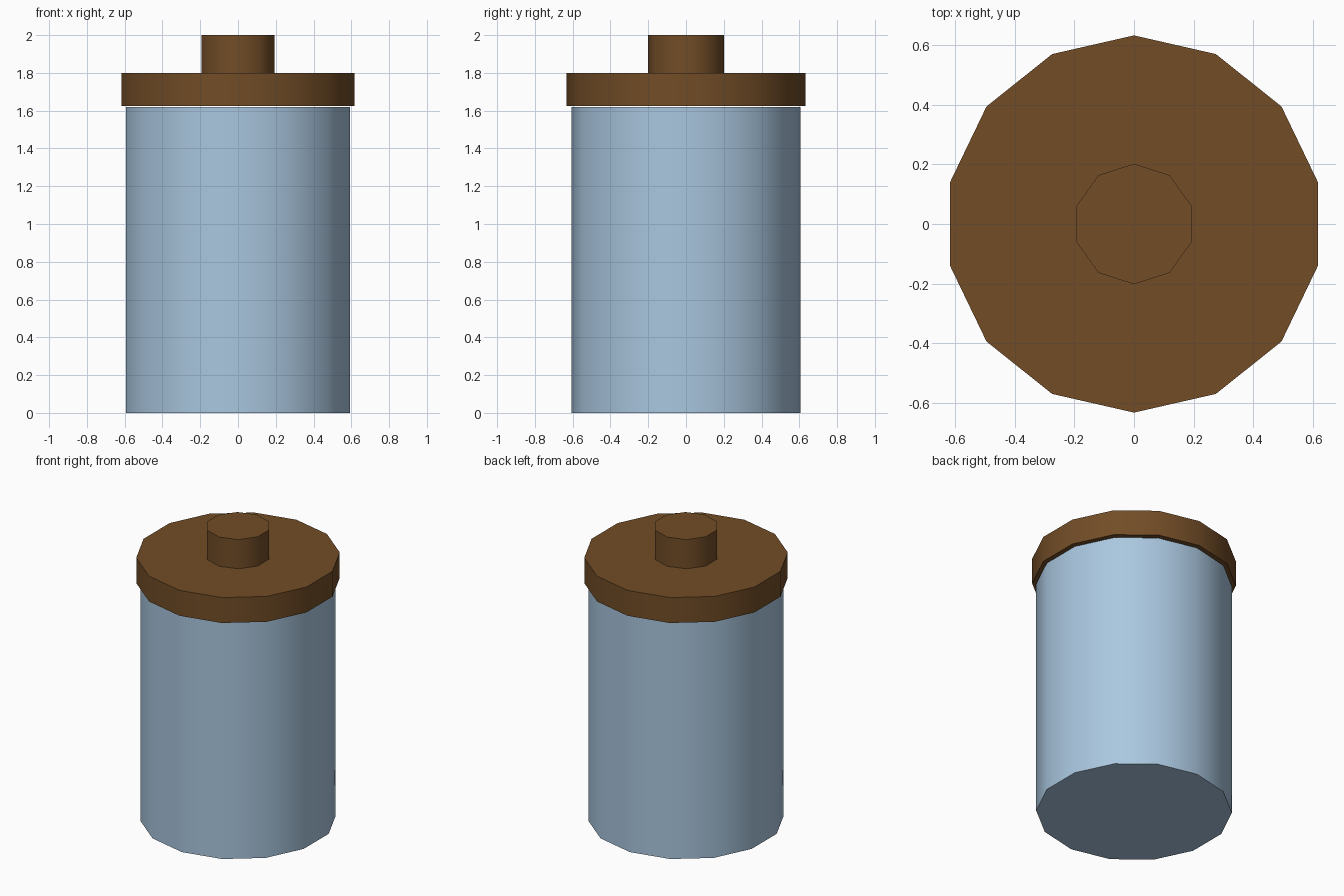
import bpy, math

if "Cube" in bpy.data.objects:
    bpy.data.objects.remove(bpy.data.objects["Cube"])


def material(name, rgb):
    m = bpy.data.materials.new(name)
    m.diffuse_color = (*rgb, 1.0)
    m.use_nodes = True
    m.node_tree.nodes["Principled BSDF"].inputs["Base Color"].default_value = m.diffuse_color
    return m


glass = material("pale_blue", (0.40, 0.57, 0.74))
wood = material("brown", (0.168, 0.074, 0.020))


def drum(name, sides, radius, z0, z1, mat):
    """Upright closed cylinder with smooth sides and sharp rims."""
    bpy.ops.mesh.primitive_cylinder_add(
        vertices=sides, radius=radius, depth=z1 - z0,
        location=(0, 0, (z0 + z1) / 2))
    ob = bpy.context.object
    ob.name = name
    ob.data.materials.append(mat)
    bpy.ops.object.shade_smooth_by_angle(angle=math.radians(40))
    return ob


# Jar body, lid disc and lid knob
drum("jar_body", 14, 0.607, 0.0, 1.62, glass)
drum("lid", 14, 0.632, 1.626, 1.80, wood)
drum("lid_knob", 10, 0.202, 1.80, 2.0, wood)
